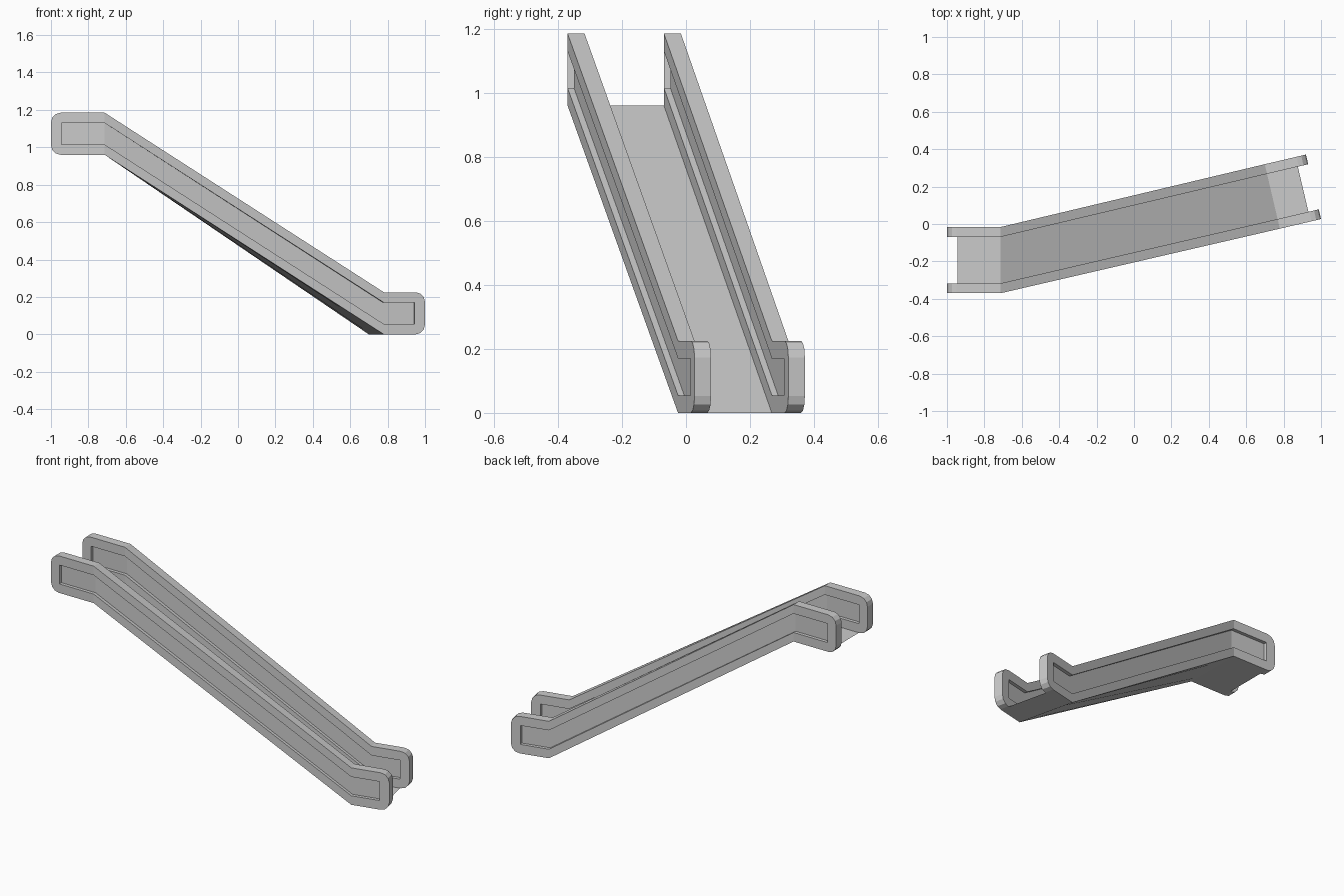
import bpy, bmesh, math

if "Cube" in bpy.data.objects:
    bpy.data.objects.remove(bpy.data.objects["Cube"])

WIDTH, RAIL, RECESS = 0.354, 0.053, 0.02     # overall width, rail thickness, panel recess
HEIGHT, BORDER, TOP_Z = 0.225, 0.055, 0.96
LEN_A, LEN_B = 0.287, 0.226                  # upper and lower landing lengths
ANG = math.radians(13.2)
HINGE_A, HINGE_B = (-0.713, -0.37), (0.78, -0.025)


def place(end, d, w, h):
    """Point at distance d outward from a hinge, w across the width, h above the base."""
    if end == 0:
        return (HINGE_A[0] - d, HINGE_A[1] + w, TOP_Z + h)
    c, s = math.cos(ANG), math.sin(ANG)
    return (HINGE_B[0] + d * c - w * s, HINGE_B[1] + d * s + w * c, h)


def finish(name, bm):
    bmesh.ops.remove_doubles(bm, verts=bm.verts, dist=1e-5)
    bmesh.ops.recalc_face_normals(bm, faces=bm.faces)
    me = bpy.data.meshes.new(name)
    bm.to_mesh(me)
    bm.free()
    ob = bpy.data.objects.new(name, me)
    bpy.context.collection.objects.link(ob)
    return ob


def outline():
    """Pairs of outer rim point and matching panel point, as (end, d, h)."""
    pairs = []
    lo, hi, r = BORDER, HEIGHT - BORDER, 0.052

    def corner(end, length, top):
        pts = []
        for k in range(4):
            a = math.radians(30 * k)
            d = length - r + r * math.sin(a)
            h = r - r * math.cos(a)
            pts.append(((end, d, HEIGHT - h if top else h),
                        (end, length - 0.057, hi if top else lo)))
        return pts

    pairs += [((0, 0, 0), (0, 0, lo)), ((1, 0, 0), (1, 0, lo))]
    pairs += corner(1, LEN_B, False) + corner(1, LEN_B, True)[::-1]
    pairs += [((1, 0, HEIGHT), (1, 0, hi)), ((0, 0, HEIGHT), (0, 0, hi))]
    pairs += corner(0, LEN_A, True) + corner(0, LEN_A, False)[::-1]
    return pairs


def build_rail(name, w0):
    bm = bmesh.new()
    cache = {}

    def vert(p, w):
        key = (p, round(w, 5))
        if key not in cache:
            cache[key] = bm.verts.new(place(p[0], p[1], w, p[2]))
        return cache[key]

    def face(*vs):
        vs = list(dict.fromkeys(vs))
        if len(vs) > 2:
            bm.faces.new(vs)

    pairs = outline()
    w1 = w0 + RAIL
    lo, hi = BORDER, HEIGHT - BORDER
    stations = [(0, LEN_A - 0.057), (0, 0), (1, 0), (1, LEN_B - 0.057)]
    for (oa, ia), (ob, ib) in zip(pairs, pairs[1:] + pairs[:1]):
        # outer rim
        face(vert(oa, w0), vert(ob, w0), vert(ob, w1), vert(oa, w1))
        for w, wp in ((w0, w0 + RECESS), (w1, w1 - RECESS)):
            # side border and recess wall
            face(vert(oa, w), vert(ob, w), vert(ib, w), vert(ia, w))
            if ia != ib:
                face(vert(ia, w), vert(ib, w), vert(ib, wp), vert(ia, wp))
    # sunken panels on both sides
    for wp in (w0 + RECESS, w1 - RECESS):
        for a, b in zip(stations, stations[1:]):
            face(vert((*a, lo), wp), vert((*b, lo), wp), vert((*b, hi), wp), vert((*a, hi), wp))
    return finish(name, bm)


build_rail("front_rail", 0)
build_rail("back_rail", WIDTH - RAIL)

# floor sheet joining the rails along their lower edges
bm = bmesh.new()
rows = []
for end, d in ((0, LEN_A - 0.057), (0, 0), (1, 0), (1, LEN_B - 0.057)):
    rows.append([bm.verts.new(place(end, d, w, 0.0)) for w in (RAIL, WIDTH - RAIL)])
for a, b in zip(rows, rows[1:]):
    bm.faces.new((a[0], b[0], b[1], a[1]))
finish("ramp_floor", bm)
